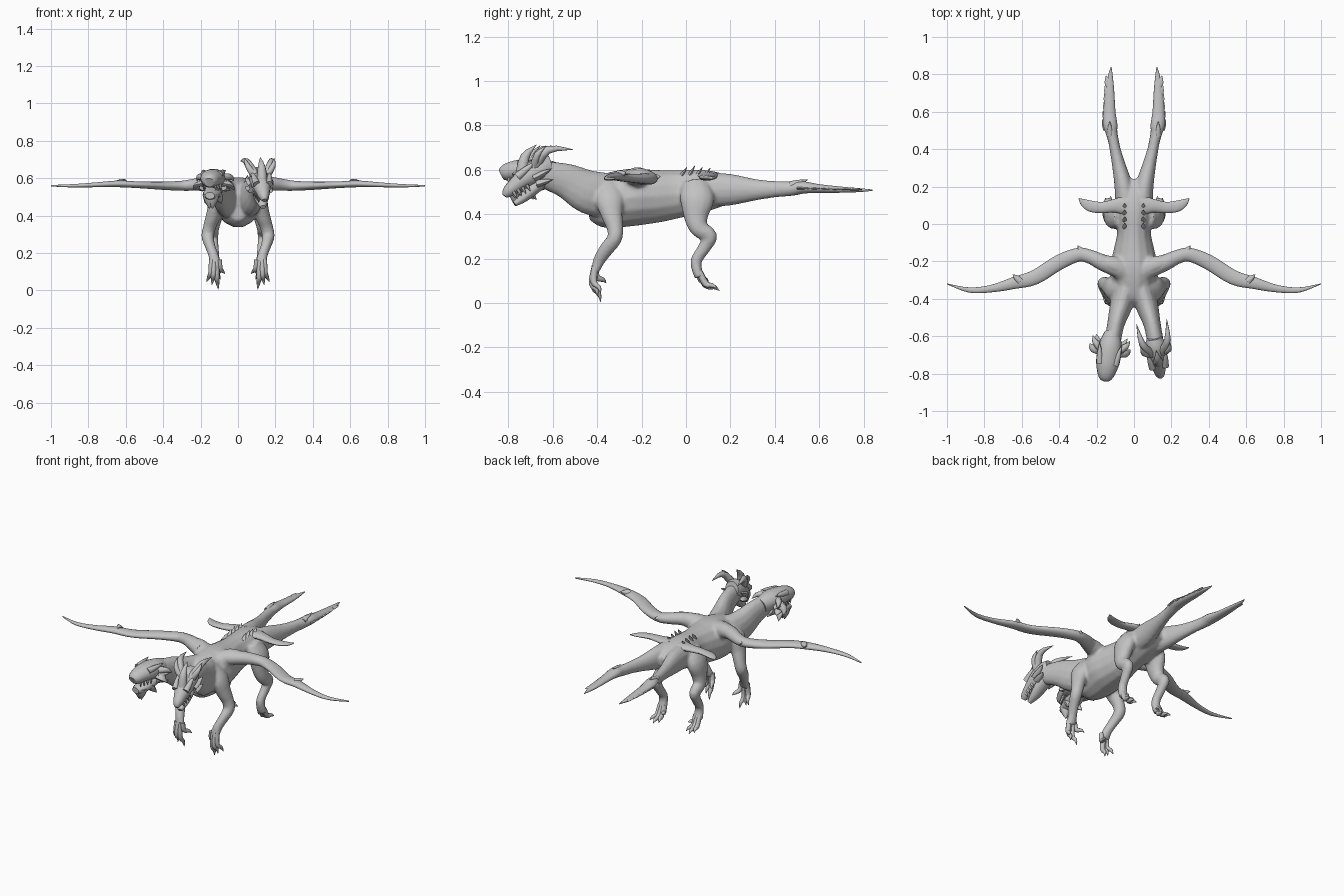
import bpy, bmesh, math
from mathutils import Vector, Matrix, Euler

cube = bpy.data.objects.get("Cube")
if cube:
    bpy.data.objects.remove(cube, do_unlink=True)

grey = bpy.data.materials.new("stone grey")
grey.use_nodes = True
tone = (0.54, 0.54, 0.54, 1)
grey.diffuse_color = tone
grey.node_tree.nodes["Principled BSDF"].inputs["Base Color"].default_value = tone

UP, BACK = Vector((0, 0, 1)), Vector((0, 1, 0))


def smooth_path(stations, steps):
    """Catmull-Rom interpolation of (x, y, z, half width, half height) stations."""
    pts = [Vector(s) for s in stations]
    pts = [pts[0]] + pts + [pts[-1]]
    out = []
    for a, b, c, d in zip(pts, pts[1:], pts[2:], pts[3:]):
        for i in range(steps):
            t = i / steps
            out.append((b * 2 + (c - a) * t + (a * 2 - b * 5 + c * 4 - d) * t * t
                        + (b * 3 - a - c * 3 + d) * t ** 3) / 2)
    return out + [pts[-1]]


def loft(bm, stations, up=UP, steps=4, sides=14):
    """Skin elliptical rings along a smooth path."""
    path = smooth_path(stations, steps)
    rings = []
    for i, p in enumerate(path):
        ahead, behind = path[min(i + 1, len(path) - 1)], path[max(i - 1, 0)]
        along = (Vector(ahead[:3]) - Vector(behind[:3])).normalized()
        side = along.cross(up).normalized()
        rise = side.cross(along)
        ring = []
        for k in range(sides):
            ang = math.tau * k / sides
            ring.append(bm.verts.new(Vector(p[:3])
                        + side * max(p[3], .001) * math.cos(ang)
                        + rise * max(p[4], .001) * math.sin(ang)))
        rings.append(ring)
    for lower, upper in zip(rings, rings[1:]):
        for k in range(sides):
            n = (k + 1) % sides
            bm.faces.new((lower[k], lower[n], upper[n], upper[k]))
    bm.faces.new(rings[0])
    bm.faces.new(rings[-1])


def loft_pair(bm, stations, up=UP):
    """Loft the left part and its mirror image."""
    for s in (-1, 1):
        loft(bm, [(s * x, *rest) for x, *rest in stations], up)


def spike(bm, base, tip, radius, bend=(0, 0, 0), up=UP, flat=1):
    """A curved tapering horn, claw or tooth."""
    base, tip = Vector(base), Vector(tip)
    mid = (base + tip) / 2 + Vector(bend)
    loft(bm, [(*base, radius, radius * flat), (*mid, radius * .7, radius * flat * .7),
              (*tip, .001, .001)], up, 3, 8)


def finish(name, bm, mirror=False, matrix=None, fuse=0):
    bmesh.ops.recalc_face_normals(bm, faces=bm.faces)
    mesh = bpy.data.meshes.new(name)
    bm.to_mesh(mesh)
    bm.free()
    obj = bpy.data.objects.new(name, mesh)
    bpy.context.collection.objects.link(obj)
    mesh.materials.append(grey)
    if matrix:
        obj.matrix_world = matrix
    bpy.ops.object.select_all(action="DESELECT")
    obj.select_set(True)
    bpy.context.view_layer.objects.active = obj
    bpy.ops.object.shade_smooth_by_angle(angle=math.radians(50))
    if mirror:
        obj.modifiers.new("mirror", "MIRROR").use_mirror_merge = False
    if fuse:
        remesh = obj.modifiers.new("fuse", "REMESH")
        remesh.mode, remesh.voxel_size, remesh.use_smooth_shade = "VOXEL", fuse, True
        obj.modifiers.new("soften", "SMOOTH").iterations = 6


# Trunk with forked neck, forked tail roots, shoulders and legs
bm = bmesh.new()
loft(bm, [(0, -.44, .45, .05, .075), (0, -.38, .455, .1, .12), (0, -.25, .475, .13, .132),
          (0, -.14, .48, .11, .122), (0, -.04, .49, .09, .11), (0, .08, .505, .1, .097),
          (0, .17, .51, .08, .072), (0, .24, .51, .02, .03)])
loft_pair(bm, [(.04, -.34, .48, .06, .105), (.07, -.44, .5, .06, .1),
               (.098, -.54, .55, .046, .08), (.118, -.65, .58, .045, .06)])
loft_pair(bm, [(.04, .08, .51, .06, .08), (.055, .2, .51, .05, .072),
               (.085, .33, .51, .035, .046), (.115, .46, .515, .026, .032)])
loft_pair(bm, [(.05, -.25, .54, .07, .06), (.11, -.22, .565, .05, .048),
               (.17, -.205, .57, .04, .037)])
loft_pair(bm, [(.06, -.35, .53, .04, .05), (.11, -.345, .47, .042, .066),
               (.132, -.335, .4, .04, .05), (.152, -.32, .34, .035, .038),
               (.162, -.322, .29, .034, .034), (.15, -.36, .24, .028, .033),
               (.132, -.392, .19, .027, .027), (.122, -.41, .14, .032, .018)], BACK)
loft_pair(bm, [(.07, .04, .54, .04, .06), (.11, .05, .47, .048, .078),
               (.125, .045, .39, .041, .056), (.135, .06, .335, .035, .042),
               (.135, .108, .3, .031, .034), (.13, .08, .245, .026, .029),
               (.125, .045, .185, .026, .026), (.125, .06, .115, .032, .021)], BACK)
finish("trunk_and_legs", bm, fuse=.008)

# Flattened tail blades with saw-toothed outer edges
bm = bmesh.new()
loft(bm, [(.1, .4, .512, .027, .036), (.118, .48, .515, .03, .032),
          (.127, .53, .52, .038, .028), (.131, .6, .515, .032, .02),
          (.13, .7, .51, .025, .014), (.127, .78, .508, .015, .009),
          (.122, .84, .508, .002, .003)])
for i in range(6):
    y = .53 + i * .047
    spike(bm, (.142 - i * .002, y - .02, .517 - i * .001),
          (.17 - i * .004, y + .028, .516 - i * .001), .024, flat=.35)
spike(bm, (.128, .47, .53), (.13, .55, .555), .018)
finish("tail_blades", bm, mirror=True)

# Wings: long bare arms with elbow and wrist thorns
bm = bmesh.new()
loft(bm, [(.08, -.24, .56, .05, .045), (.17, -.205, .57, .043, .038),
          (.235, -.175, .565, .037, .032), (.3, -.165, .56, .037, .027),
          (.4, -.205, .56, .04, .022), (.53, -.285, .565, .039, .018),
          (.64, -.315, .57, .032, .018), (.76, -.345, .565, .02, .013),
          (.88, -.353, .56, .014, .009), (1, -.32, .56, .002, .004)], sides=18)
spike(bm, (.61, -.305, .575), (.648, -.27, .588), .022)
spike(bm, (.27, -.165, .56), (.3, -.115, .57), .026)
finish("wings", bm, mirror=True)

# Small winglets over the hips
bm = bmesh.new()
loft(bm, [(.03, .1, .57, .06, .022), (.1, .098, .57, .037, .018), (.17, .088, .565, .03, .014),
          (.23, .095, .563, .03, .011), (.27, .115, .562, .02, .008),
          (.295, .137, .565, .002, .003)])
finish("hip_winglets", bm, mirror=True)

# Ragged scales over the hips
bm = bmesh.new()
for i in range(4):
    y = -.02 + i * .035
    spike(bm, (.05, y, .575), (.05, y + .025, .618 - abs(i - 1) * .005), .014, up=BACK, flat=.6)
finish("hip_scales", bm, mirror=True)


def toes(name, paw, tips, bend):
    """Clawed toes spreading from a paw."""
    bm = bmesh.new()
    paw = Vector(paw)
    for tip in map(Vector, tips):
        root = paw + Vector(((tip.x - paw.x) * .4, 0, .02))
        knuckle = paw.lerp(tip, .5) + Vector(bend)
        loft(bm, [(*root, .015, .015), (*knuckle, .014, .015),
                  (*paw.lerp(tip, .75), .01, .01), (*tip, .001, .001)], BACK, 3, 8)
    finish(name, bm, mirror=True)


toes("front_toes", (.122, -.41, .145),
     [(.105, -.385, .005), (.14, -.4, .03), (.168, -.385, .045), (.07, -.36, .09)], (0, -.018, 0))
toes("hind_toes", (.125, .06, .12),
     [(.095, .135, .06), (.125, .15, .055), (.155, .14, .065), (.085, .1, .1)], (0, -.01, -.008))


def head(name, place, turn, wide, skull, jaw):
    """Skull, jaw, teeth, brows and cheek spines; returns the placement."""
    matrix = Matrix.Translation(place) @ Euler(turn).to_matrix().to_4x4()
    bm = bmesh.new()
    loft(bm, [(0, *s) for s in skull])
    finish(name + "_skull", bm, matrix=matrix)
    bm = bmesh.new()
    loft(bm, [(0, *s) for s in jaw])
    finish(name + "_jaw", bm, matrix=matrix)
    bm = bmesh.new()
    for i in range(4):
        x, y = (.038 - i * .005) * wide, -.07 - i * .022
        spike(bm, (x, y, -.015), (x, y, -.05), .008, up=BACK)
    spike(bm, (.034 * wide, -.09, .036), (.05 * wide, .02, .058), .02)
    for i in range(2):
        spike(bm, (.04 * wide, -.025, -.005 - i * .03),
              (.07 * wide, .06 - i * .02, -.005 - i * .045), .03, flat=.6)
    finish(name + "_teeth_and_spines", bm, mirror=True, matrix=matrix)
    return matrix


# Broad blunt bearded head on the right neck
place = head("right_head", (-.128, -.66, .585), (0, 0, -.15), 1.2,
             [(.08, -.005, .042, .05), (.01, .01, .062, .055), (-.07, .014, .064, .05),
              (-.12, .01, .054, .044), (-.155, 0, .042, .038), (-.172, -.008, .028, .026)],
             [(.03, -.035, .048, .035), (-.05, -.062, .05, .034),
              (-.11, -.075, .042, .028), (-.15, -.078, .026, .018)])
bm = bmesh.new()
spike(bm, (.045, -.01, -.01), (.11, .005, -.05), .036, (.012, -.012, .01), flat=.6)
spike(bm, (.05, -.01, .02), (.1, .05, .0), .022, (.01, 0, .012))
spike(bm, (.022, -.06, -.07), (.045, -.02, -.12), .03, up=BACK, flat=.7)
spike(bm, (.01, -.11, -.07), (.008, -.11, -.148), .036, up=BACK, flat=.9)
finish("beard_and_cheek_flaps", bm, mirror=True, matrix=place)

# Narrow horned head on the left neck, tilted down
place = head("left_head", (.118, -.67, .58), (.5, 0, .16), 1,
             [(.07, 0, .042, .05), (.02, .012, .058, .058), (-.05, .012, .052, .048),
              (-.11, .004, .038, .036), (-.155, -.006, .026, .027), (-.178, -.015, .012, .013)],
             [(.03, -.03, .045, .034), (-.05, -.05, .042, .028),
              (-.11, -.063, .03, .021), (-.155, -.068, .014, .012)])
bm = bmesh.new()
spike(bm, (.03, .0, .04), (.082, .185, .025), .026, (.012, -.005, .045))
spike(bm, (.035, .0, .04), (.08, .085, .1), .02, (.012, -.01, .012))
finish("swept_horns", bm, mirror=True, matrix=place)
bm = bmesh.new()
spike(bm, (0, -.06, .035), (0, .06, .118), .03, (0, -.01, .02))
finish("brow_crest", bm, matrix=place)
